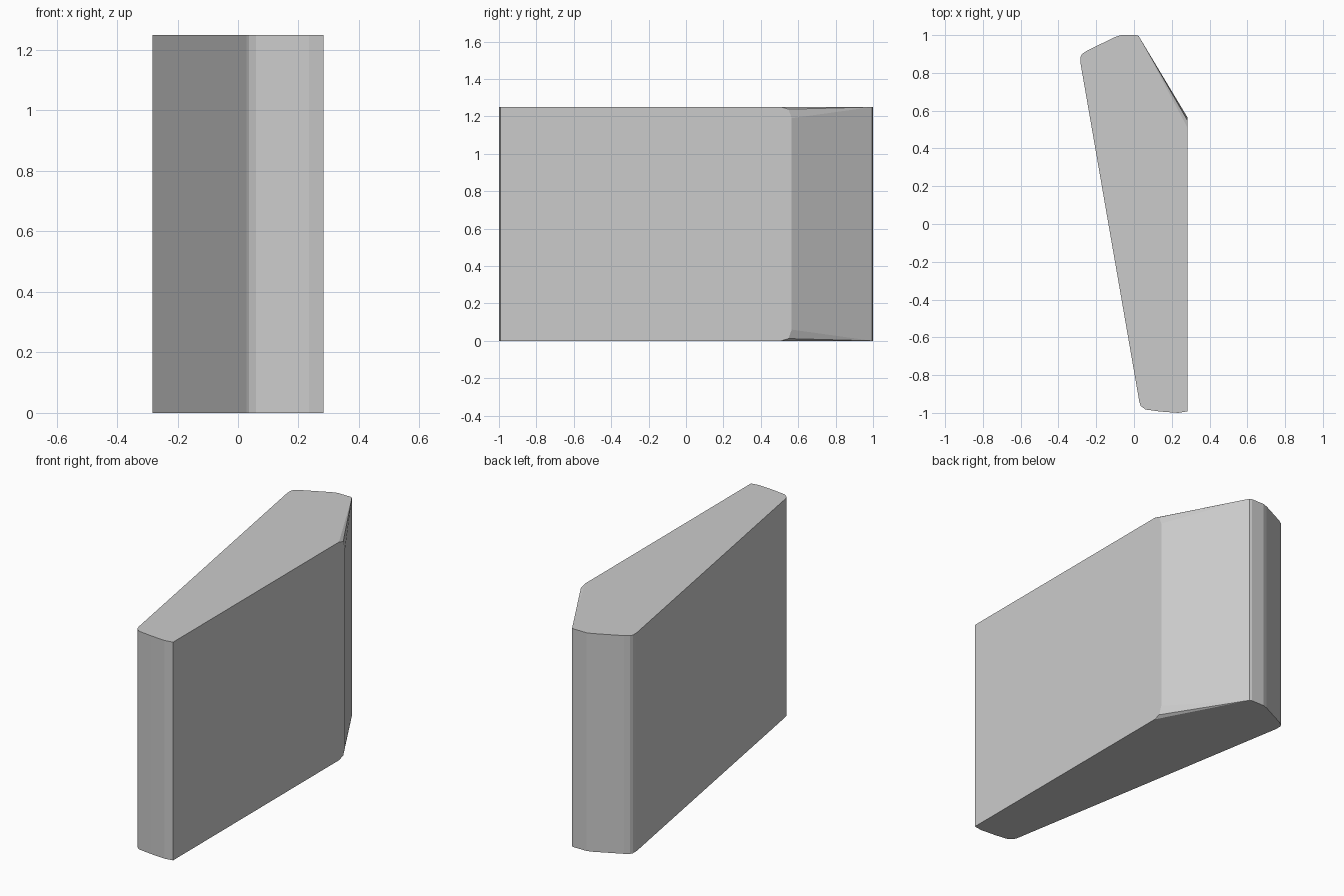
import bpy
import bmesh

cube = bpy.data.objects.get("Cube")
if cube:
    bpy.data.objects.remove(cube, do_unlink=True)

HEIGHT = 1.25
SIDE = 0.283

# Outline from the back slope's far end, round the back, tapering side and front
outline = [
    (0.025, 0.995), (0.01, 1.0), (-0.07, 1.0), (-0.1, 0.99),
    (-0.25, 0.917), (-0.275, 0.9), (-SIDE, 0.885), (-SIDE, 0.85),
    (0.028, -0.94), (0.036, -0.963), (0.06, -0.982), (0.14, -0.993),
    (0.235, -1.0), (SIDE, -0.992),
]
# Small clipped corner where the straight side meets the back slope: (y, inset)
clip = [(0.51, 0.0), (0.548, 0.012), (0.565, 0.06)]

bm = bmesh.new()
low = [bm.verts.new((x, y, 0)) for x, y in outline]
high = [bm.verts.new((x, y, HEIGHT)) for x, y in outline]
low_clip = [bm.verts.new((SIDE, y, d)) for y, d in clip]
high_clip = [bm.verts.new((SIDE, y, HEIGHT - d)) for y, d in clip]

# Flat top and bottom
bm.faces.new(high + high_clip[:1])
bm.faces.new(low + low_clip[:1])

# Wall round the outline
for i in range(len(outline) - 1):
    bm.faces.new((low[i], low[i + 1], high[i + 1], high[i]))

# Straight side and back slope
bm.faces.new([low[-1]] + low_clip + high_clip[::-1] + [high[-1]])
bm.faces.new((low_clip[-1], low[0], high[0], high_clip[-1]))

# Thin chamfers along the top and bottom of the back slope
for ring, corner in ((low, low_clip), (high, high_clip)):
    for a, b in zip(corner, corner[1:]):
        bm.faces.new((ring[0], a, b))

bmesh.ops.recalc_face_normals(bm, faces=bm.faces)
mesh = bpy.data.meshes.new("wedge_block")
bm.to_mesh(mesh)
bm.free()

# Single grey finish
grey = bpy.data.materials.new("plain_grey")
grey.use_nodes = True
colour = (0.6, 0.6, 0.6, 1)
grey.diffuse_color = colour
grey.node_tree.nodes["Principled BSDF"].inputs["Base Color"].default_value = colour
mesh.materials.append(grey)

block = bpy.data.objects.new("wedge_block", mesh)
bpy.context.collection.objects.link(block)
